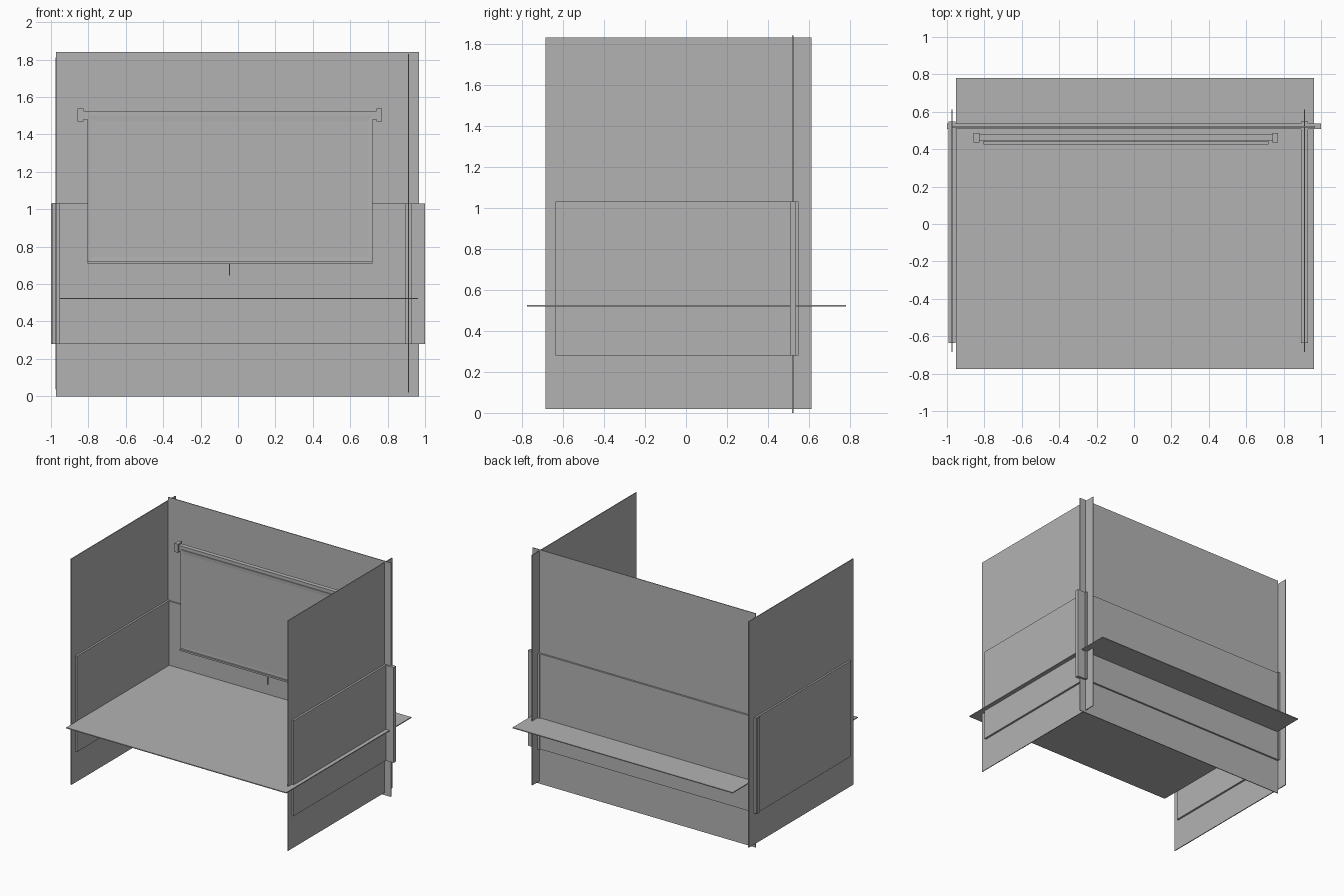
import bpy
import bmesh

cube = bpy.data.objects.get("Cube")
if cube:
    bpy.data.objects.remove(cube, do_unlink=True)

grey = bpy.data.materials.new("plain_grey")
grey.use_nodes = True
colour = (0.45, 0.45, 0.45, 1)
grey.diffuse_color = colour
grey.node_tree.nodes["Principled BSDF"].inputs["Base Color"].default_value = colour


def add_object(name, bm):
    mesh = bpy.data.meshes.new(name)
    bm.to_mesh(mesh)
    bm.free()
    mesh.materials.append(grey)
    obj = bpy.data.objects.new(name, mesh)
    bpy.context.collection.objects.link(obj)
    return obj


def box_mesh(x, y, z):
    """Box spanning the (low, high) pair on each axis."""
    bm = bmesh.new()
    bmesh.ops.create_cube(bm, size=1)
    for v in bm.verts:
        v.co = [lo + (c + 0.5) * (hi - lo) for c, (lo, hi) in zip(v.co, (x, y, z))]
    return bm


def box(name, x, y, z):
    return add_object(name, box_mesh(x, y, z))


# Thin booth walls
box("back_wall", (-0.972, 0.968), (0.517, 0.523), (0, 1.84))
box("left_wall", (0.909, 0.915), (-0.685, 0.612), (0.02, 1.83))
box("right_wall", (-0.977, -0.97), (-0.685, 0.612), (0.035, 1.812))

# Thicker lower panels that wrap the walls
box("back_panel", (-1, 1), (0.507, 0.537), (0.28, 1.03))
box("left_panel", (0.893, 0.931), (-0.637, 0.548), (0.28, 1.03))
box("right_panel", (-0.991, -0.955), (-0.637, 0.548), (0.28, 1.033))

# Desk sheet passing through the back wall
box("desk_top", (-0.952, 0.962), (-0.775, 0.78), (0.519, 0.526))

# Roll-down screen: housing, end caps, sheet with an inset field, bottom bar, pull
box("screen_housing", (-0.83, 0.745), (0.445, 0.48), (1.48, 1.526))
for side, x in (("right", -0.842), ("left", 0.755)):
    box("screen_cap_" + side, (x - 0.015, x + 0.015), (0.437, 0.487), (1.47, 1.538))

sheet = box_mesh((-0.805, 0.72), (0.438, 0.446), (0.715, 1.5))
front = [f for f in sheet.faces if f.calc_center_median().y < 0.439]
bmesh.ops.inset_region(sheet, faces=front, thickness=0.04, depth=-0.002)
add_object("screen_sheet", sheet)

box("screen_bottom_bar", (-0.805, 0.72), (0.425, 0.446), (0.711, 0.724))
box("screen_pull", (-0.048, -0.042), (0.43, 0.436), (0.645, 0.711))
